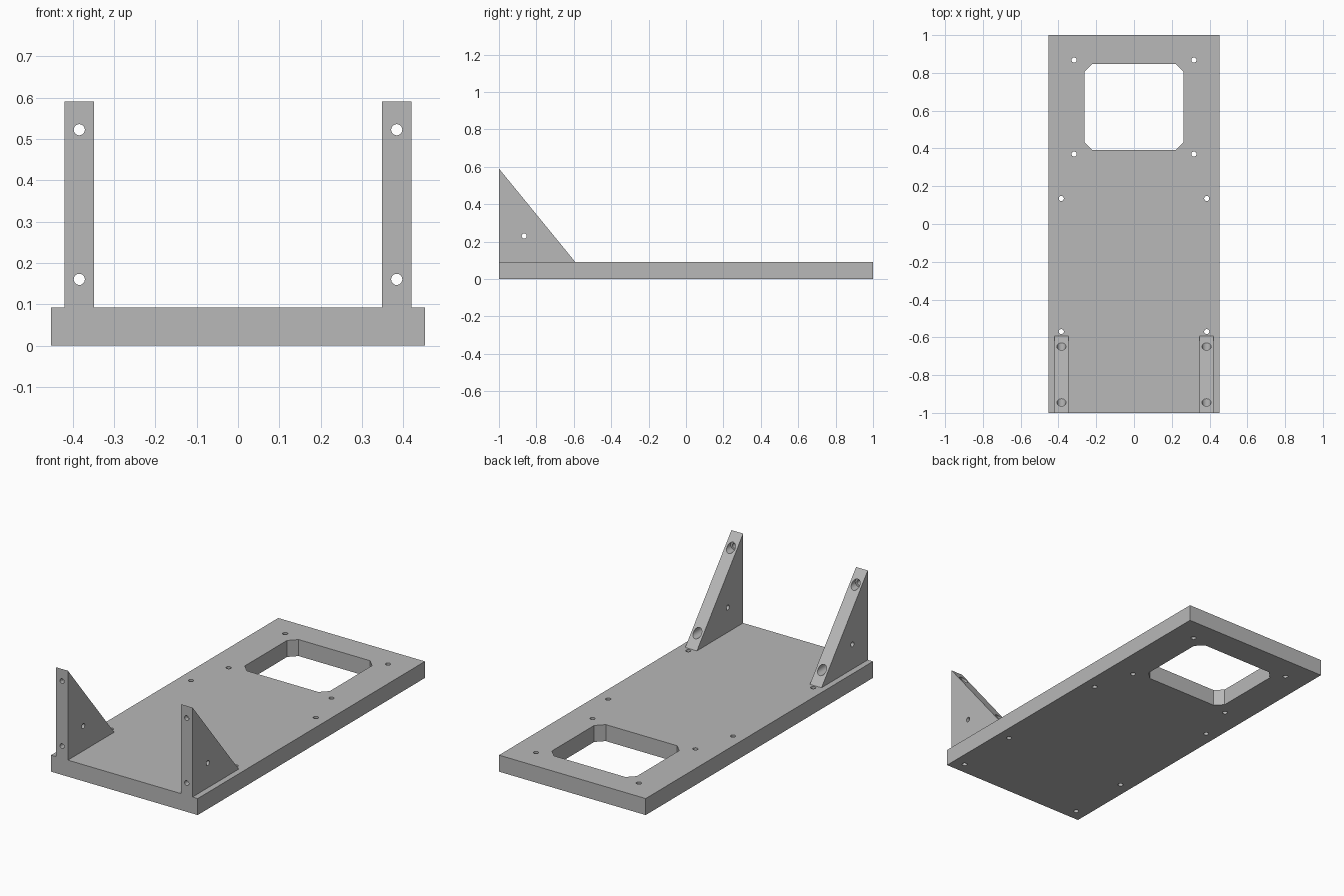
import bpy, bmesh
from math import pi
from mathutils import Matrix, Vector

if "Cube" in bpy.data.objects:
    bpy.data.objects.remove(bpy.data.objects["Cube"])

grey = bpy.data.materials.new("plain grey")
grey.use_nodes = True
grey.diffuse_color = (0.48, 0.48, 0.48, 1)
grey.node_tree.nodes["Principled BSDF"].inputs["Base Color"].default_value = (0.48, 0.48, 0.48, 1)

THICK = 0.092     # plate thickness
HOLE = 0.0135     # screw hole radius
BORE = 0.024      # screw head recess radius


def finish(name, bm):
    bmesh.ops.recalc_face_normals(bm, faces=bm.faces)
    mesh = bpy.data.meshes.new(name)
    bm.to_mesh(mesh)
    bm.free()
    mesh.materials.append(grey)
    obj = bpy.data.objects.new(name, mesh)
    bpy.context.scene.collection.objects.link(obj)
    return obj


def prism(name, points, offset):
    """Extrude a flat outline by an offset."""
    bm = bmesh.new()
    face = bm.faces.new([bm.verts.new(p) for p in points])
    moved = bmesh.ops.extrude_face_region(bm, geom=[face])["geom"]
    bmesh.ops.translate(bm, vec=Vector(offset),
                        verts=[v for v in moved if isinstance(v, bmesh.types.BMVert)])
    return finish(name, bm)


def drill(center, axis, radius, length):
    """Cylinder cutter along an axis."""
    bm = bmesh.new()
    turn = {"x": Matrix.Rotation(pi / 2, 4, "Y"),
            "y": Matrix.Rotation(pi / 2, 4, "X"),
            "z": Matrix.Identity(4)}[axis]
    bmesh.ops.create_cone(bm, cap_ends=True, segments=24, radius1=radius,
                          radius2=radius, depth=length,
                          matrix=Matrix.Translation(center) @ turn)
    return finish("cutter", bm)


def cut(obj, cutters):
    """Subtract the cutters, bake the result and remove the helpers."""
    for cutter in cutters:
        cutter.hide_render = True
        mod = obj.modifiers.new("cut", "BOOLEAN")
        mod.operation, mod.solver, mod.object = "DIFFERENCE", "EXACT", cutter
    graph = bpy.context.evaluated_depsgraph_get()
    mesh = bpy.data.meshes.new_from_object(obj.evaluated_get(graph))
    obj.modifiers.clear()
    obj.data = mesh
    for cutter in cutters:
        bpy.data.objects.remove(cutter)
    # smooth the hole walls only
    bpy.ops.object.select_all(action="DESELECT")
    obj.select_set(True)
    bpy.context.view_layer.objects.active = obj
    bpy.ops.object.shade_smooth_by_angle(angle=pi / 6)


# Base plate with chamfered window and screw holes
w = 0.452
plate = prism("base_plate", [(-w, -1, 0), (w, -1, 0), (w, 1, 0), (-w, 1, 0)], (0, 0, THICK))
hx, y0, y1, c = 0.262, 0.392, 0.848, 0.042
window = prism("cutter", [(-hx + c, y0, -0.1), (hx - c, y0, -0.1), (hx, y0 + c, -0.1),
                          (hx, y1 - c, -0.1), (hx - c, y1, -0.1), (-hx + c, y1, -0.1),
                          (-hx, y1 - c, -0.1), (-hx, y0 + c, -0.1)], (0, 0, 0.4))
spots = [(0.317, 0.37), (0.317, 0.868), (0.385, 0.135), (0.385, -0.57), (0.385, -0.935)]
cut(plate, [window] + [drill((s * x, y, 0.04), "z", HOLE, 0.4)
                       for x, y in spots for s in (-1, 1)])

# Triangular upright brackets
for side, name in ((1, "left_bracket"), (-1, "right_bracket")):
    mid = side * 0.384
    x = mid - 0.036
    bracket = prism(name, [(x, -1, THICK), (x, -0.593, THICK), (x, -1, 0.59)], (0.072, 0, 0))
    tools = [drill((mid, -0.865, 0.23), "x", HOLE, 0.3)]
    for z, floor in ((0.16, -0.93), (0.522, -0.975)):
        tools.append(drill((mid, -0.8, z), "y", HOLE, 0.8))
        tools.append(drill((mid, floor + 0.3, z), "y", BORE, 0.6))
    cut(bracket, tools)
